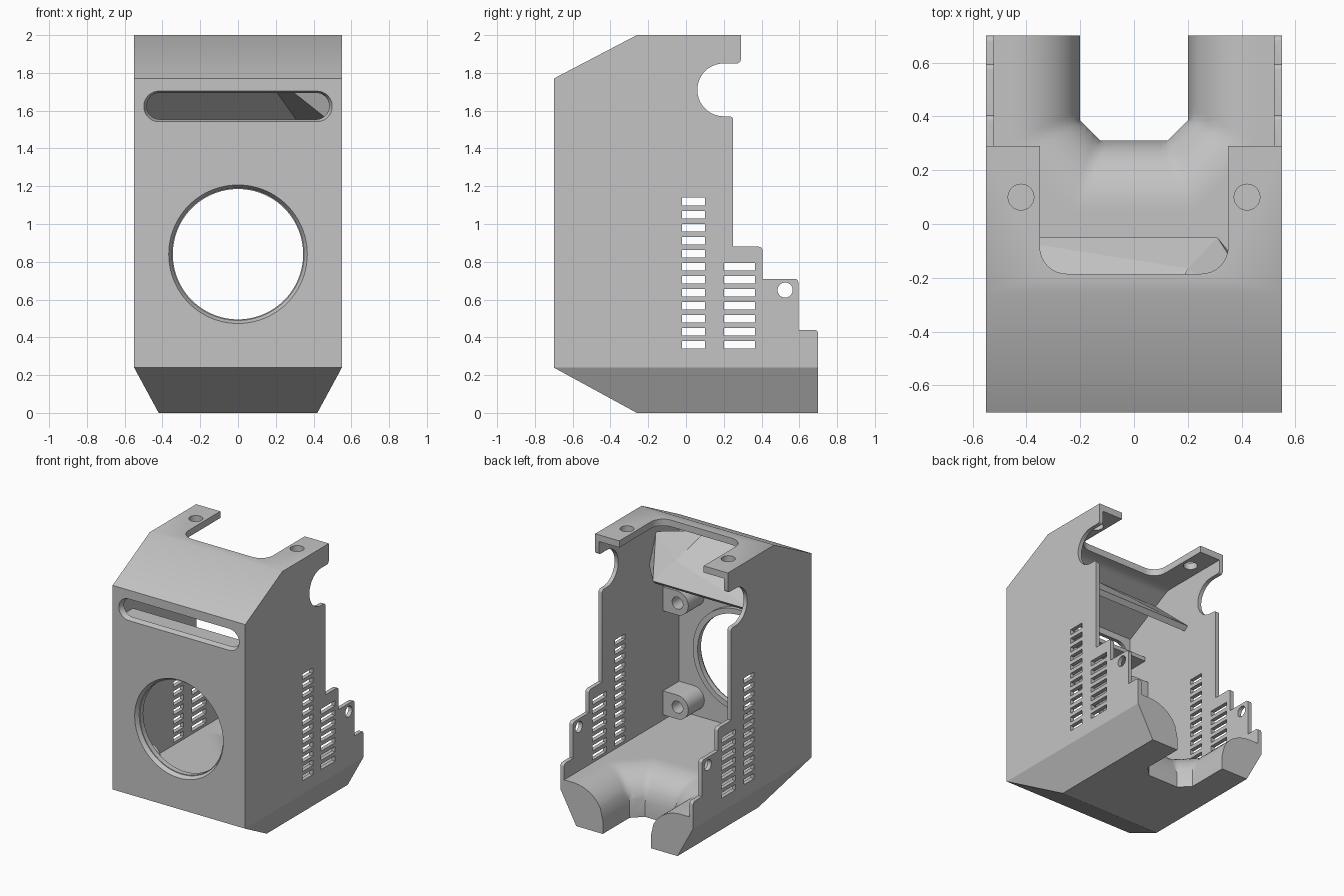
import bpy, bmesh, math
from mathutils import Vector

if "Cube" in bpy.data.objects:
    bpy.data.objects.remove(bpy.data.objects["Cube"], do_unlink=True)

grey = bpy.data.materials.new("plain_grey")
grey.use_nodes = True
grey.diffuse_color = (0.55, 0.55, 0.55, 1)
grey.node_tree.nodes["Principled BSDF"].inputs["Base Color"].default_value = (0.55, 0.55, 0.55, 1)


def finish(bm, name):
    bmesh.ops.recalc_face_normals(bm, faces=bm.faces)
    mesh = bpy.data.meshes.new(name)
    bm.to_mesh(mesh)
    bm.free()
    mesh.materials.append(grey)
    ob = bpy.data.objects.new(name, mesh)
    bpy.context.collection.objects.link(ob)
    return ob


def place(axis, u, v, w):
    return {"x": (w, u, v), "y": (u, w, v), "z": (u, v, w)}[axis]


def add_prism(bm, pts, axis, lo, hi, end_pts=None):
    """Extrude a 2D outline along an axis, optionally to a second outline."""
    a = [bm.verts.new(place(axis, u, v, lo)) for u, v in pts]
    b = [bm.verts.new(place(axis, u, v, hi)) for u, v in (end_pts or pts)]
    bm.faces.new(a)
    bm.faces.new(b)
    for i in range(len(a)):
        j = (i + 1) % len(a)
        bm.faces.new((a[i], a[j], b[j], b[i]))


def prism(name, *args):
    bm = bmesh.new()
    add_prism(bm, *args)
    return finish(bm, name)


def arc(cx, cy, r, start, end, n=16):
    steps = [math.radians(start + (end - start) * i / n) for i in range(n + 1)]
    return [(cx + r * math.cos(t), cy + r * math.sin(t)) for t in steps]


def circle(cx, cy, r, n=64):
    return arc(cx, cy, r, 0, 360, n)[:-1]


def rect(a, b, c, d):
    return [(a, c), (b, c), (b, d), (a, d)]


def stadium(half, z, r):
    return arc(half - r, z, r, -90, 90) + arc(r - half, z, r, 90, 270)


def cut(ob, cutter):
    cutter.hide_render = True
    mod = ob.modifiers.new("cut", "BOOLEAN")
    mod.operation = "DIFFERENCE"
    mod.solver = "EXACT"
    mod.object = cutter
    bpy.context.view_layer.objects.active = ob
    bpy.ops.object.modifier_apply(modifier=mod.name)
    bpy.data.objects.remove(cutter, do_unlink=True)


def smooth(ob):
    bpy.ops.object.select_all(action="DESELECT")
    ob.select_set(True)
    bpy.context.view_layer.objects.active = ob
    bpy.ops.object.shade_smooth_by_angle(angle=math.radians(28))


# Outer shell from the side profile, with stepped back edge and round notch
profile = [(-.7, .24), (-.26, 0), (.7, 0)]
for y, z in ((.7, .44), (.595, .71), (.405, .88)):
    profile += arc(y - .02, z - .02, .02, 0, 90, 4)
    profile.append((y - .105 if y > .6 else (.405 if y > .5 else .25), z))
profile += arc(.23, 1.55, .02, 0, 90, 4)
profile += arc(.2, 1.71, .14, 270, 90, 28)
profile += arc(.27, 1.87, .02, 270, 360, 4)
profile += [(.29, 2), (-.26, 2), (-.7, 1.77)]
shell = prism("shell", profile, "x", -.55, .55)

# Slanted lower side edges
for s in (-1, 1):
    wedge = [(s * .55, .24), (s * .42, 0), (s * .3655, -.1), (s * .7, -.1), (s * .7, .24)]
    cut(shell, prism("edge_cutter", wedge, "y", -1, 1))


# Hollow interior whose underside leaves a floor rounded down towards the back slot
def floor_height(x, y):
    d = max(abs(x) - .2, .31 - y, (abs(x) - y + .19) * .7071, 0)
    t = min(d / .25, 1)
    return .1 + .22 * math.sqrt(1 - (1 - t) ** 2)


def ceiling(y):
    return min(1.95, 1.95 + (y + .26) * .52)


bm = bmesh.new()
nx, ny = 52, 60
low, high = [], []
for j in range(ny + 1):
    y = -.66 + 1.46 * j / ny
    xs = [-.52 + 1.04 * i / nx for i in range(nx + 1)]
    low.append([bm.verts.new((x, y, floor_height(x, y))) for x in xs])
    high.append([bm.verts.new((x, y, ceiling(y))) for x in xs])
for grid in (low, high):
    for j in range(ny):
        for i in range(nx):
            bm.faces.new((grid[j][i], grid[j][i + 1], grid[j + 1][i + 1], grid[j + 1][i]))
for j in (0, ny):
    for i in range(nx):
        bm.faces.new((low[j][i], low[j][i + 1], high[j][i + 1], high[j][i]))
for i in (0, nx):
    for j in range(ny):
        bm.faces.new((low[j][i], low[j + 1][i], high[j + 1][i], high[j][i]))
cut(shell, finish(bm, "cavity_cutter"))

# Back slot in the floor
slot = [(-.2, .9), (-.2, .385), (-.125, .31), (.125, .31), (.2, .385), (.2, .9)]
cut(shell, prism("floor_slot_cutter", slot, "z", -.1, .6))

# Rounded opening in the top
opening = [(.35, .5)] + arc(.25, -.085, .1, 0, -90, 8) + arc(-.25, -.085, .1, 270, 180, 8) + [(-.35, .5)]
cut(shell, prism("top_cutter", opening, "z", 1.7, 2.1))

# Screw holes in the top tabs
for s in (-1, 1):
    cut(shell, prism("tab_hole_cutter", circle(s * .42, .1, .048, 32), "z", 1.9, 2.1))

# Side vents and round side holes, through both walls
bm = bmesh.new()
for y0, y1, rows in ((-.02, .1, 12), (.2, .365, 7)):
    for k in range(rows):
        z = .36 + .069 * k
        add_prism(bm, rect(y0, y1, z - .02, z + .02), "x", -.8, .8)
add_prism(bm, circle(.525, .65, .04, 32), "x", -.8, .8)
cut(shell, finish(bm, "vent_cutter"))


# Large front opening with a bevelled rim, and the long front slot
def lens_cutter():
    return prism("lens_cutter", circle(0, .84, .345, 96), "y", -.9, -.3)


cut(shell, lens_cutter())
cut(shell, prism("rim_cutter", circle(0, .84, .375, 96), "y", -.715, -.66, circle(0, .84, .345, 96)))
cut(shell, prism("slot_cutter", stadium(.505, 1.622, .085), "y", -.715, -.64, stadium(.475, 1.625, .065)))
smooth(shell)

# Raised ring behind the front opening
ring = prism("lens_ring", circle(0, .84, .385, 96), "y", -.67, -.63)
cut(ring, lens_cutter())
smooth(ring)

# Four screw bosses joined to the side walls
for s, side in ((1, "left"), (-1, "right")):
    for z, level in ((.45, "lower"), (1.23, "upper")):
        outline = [(s * .53, z + .09)] + [(s * a, b) for a, b in arc(.4, z, .09, 90, 270)] + [(s * .53, z - .09)]
        boss = prism(f"{level}_{side}_boss", outline, "y", -.67, -.47)
        cut(boss, prism("boss_hole_cutter", circle(s * .4, z, .045, 32), "y", -.6, -.4))
        smooth(boss)

# Sloped hood behind the front slot, with one hipped end
hood_top = [(-.53, -.05, 1.58), (.31, -.05, 1.58), (.2, -.165, 1.72), (-.53, -.4, 1.89), (.1, -.4, 1.89)]
bm = bmesh.new()
verts = [bm.verts.new(Vector(p) + Vector((0, -o, -o))) for p in hood_top for o in (0, .03)]
bmesh.ops.convex_hull(bm, input=verts)
finish(bm, "slot_hood")
bm = bmesh.new()
hip = [(.31, -.05, 1.58), (.2, -.165, 1.72), (.53, -.32, 1.54), (.53, -.4, 1.76), (.1, -.4, 1.88)]
verts = [bm.verts.new(Vector(p) + Vector((0, -o, -o))) for p in hip for o in (0, .03)]
bmesh.ops.convex_hull(bm, input=verts)
finish(bm, "hood_end")

# Shelf below the front slot
prism("slot_shelf", [(-.67, 1.5), (-.5, 1.5), (-.5, 1.53), (-.67, 1.53)], "x", -.53, .53)
